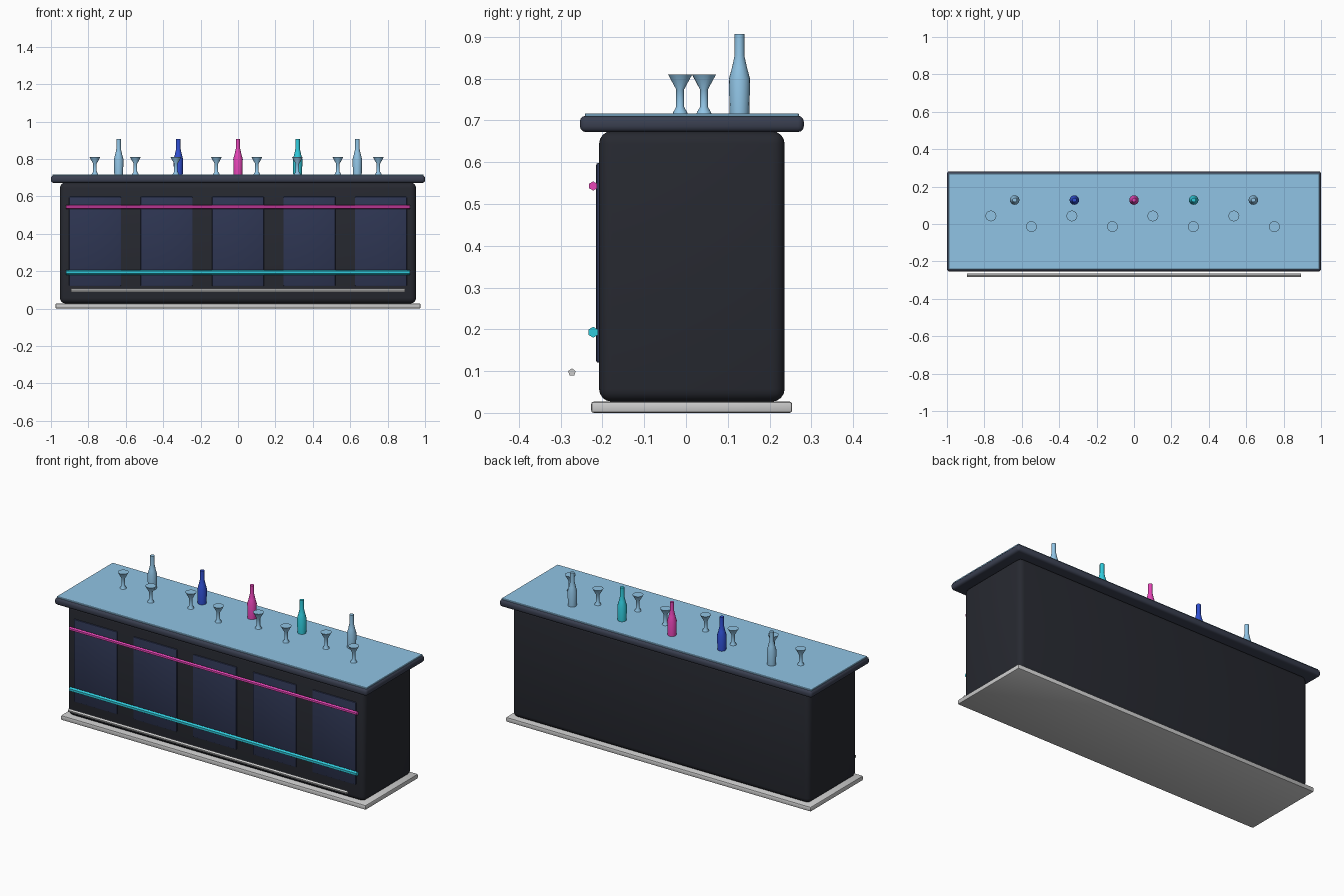
import bpy, bmesh, math
from mathutils import Matrix

if "Cube" in bpy.data.objects:
    bpy.data.objects.remove(bpy.data.objects["Cube"])


def material(name, rgb):
    m = bpy.data.materials.new(name)
    m.diffuse_color = (*rgb, 1)
    m.use_nodes = True
    m.node_tree.nodes["Principled BSDF"].inputs["Base Color"].default_value = m.diffuse_color
    return m


DARK = material("dark_body", (0.02, 0.022, 0.03))
SLAB = material("slate_top", (0.042, 0.05, 0.08))
PANEL = material("navy_panel", (0.027, 0.036, 0.085))
GLASS = material("pale_glass", (0.28, 0.55, 0.78))
PINK = material("pink_glow", (0.8, 0.06, 0.48))
CYAN = material("cyan_glow", (0.03, 0.6, 0.72))
BLUE = material("blue_glass", (0.03, 0.08, 0.65))


def finish(name, bm, mat, angle=30):
    bmesh.ops.recalc_face_normals(bm, faces=bm.faces)
    me = bpy.data.meshes.new(name)
    bm.to_mesh(me)
    bm.free()
    ob = bpy.data.objects.new(name, me)
    bpy.context.collection.objects.link(ob)
    if mat:
        me.materials.append(mat)
    bpy.ops.object.select_all(action='DESELECT')
    ob.select_set(True)
    bpy.context.view_layer.objects.active = ob
    bpy.ops.object.shade_smooth_by_angle(angle=math.radians(angle))
    return ob


def box(name, x, y, z, mat=None, bevel=0.0, segments=3):
    """Box from (min, max) ranges with rounded edges."""
    bm = bmesh.new()
    bmesh.ops.create_cube(bm, size=1)
    for v in bm.verts:
        v.co = [(r[0] + r[1]) / 2 + c * (r[1] - r[0]) for r, c in zip((x, y, z), v.co)]
    if bevel:
        bmesh.ops.bevel(bm, geom=bm.edges[:], offset=bevel, segments=segments,
                        profile=0.5, affect='EDGES')
    return finish(name, bm, mat, 35)


def rail(name, half, y, z, radius, sides, mat=None, turn=0.0):
    """Straight low-sided rod along x."""
    bm = bmesh.new()
    rings = [[bm.verts.new((x, y + radius * math.cos(turn + i * math.tau / sides),
                            z + radius * math.sin(turn + i * math.tau / sides)))
              for i in range(sides)] for x in (-half, half)]
    for i in range(sides):
        j = (i + 1) % sides
        bm.faces.new((rings[0][i], rings[0][j], rings[1][j], rings[1][i]))
    for r in rings:
        bm.faces.new(r)
    return finish(name, bm, mat)


def lathe(name, profile, x, y, z, mat, sides=16):
    """Capped solid of revolution from (radius, height) points."""
    bm = bmesh.new()
    rings = [[bm.verts.new((x + r * math.cos(i * math.tau / sides),
                            y + r * math.sin(i * math.tau / sides), z + h))
              for i in range(sides)] for r, h in profile]
    for a, b in zip(rings, rings[1:]):
        for i in range(sides):
            j = (i + 1) % sides
            bm.faces.new((a[i], a[j], b[j], b[i]))
    bm.faces.new(rings[0])
    bm.faces.new(rings[-1])
    return finish(name, bm, mat)


# Counter carcass: plinth, body, worktop and glass sheet
box("plinth", (-0.976, 0.976), (-0.227, 0.254), (0, 0.027), None, 0.006, 2)
box("counter_body", (-0.952, 0.952), (-0.208, 0.236), (0.027, 0.674), DARK, 0.03, 4)
box("worktop", (-1, 1), (-0.254, 0.282), (0.672, 0.711), SLAB, 0.014, 3)
box("glass_sheet", (-0.992, 0.992), (-0.242, 0.27), (0.708, 0.717), GLASS, 0.002, 1)

# Front panels
for i in range(5):
    cx = (i - 2) * 0.382
    box(f"front_panel_{i + 1}", (cx - 0.139, cx + 0.139), (-0.215, -0.195),
        (0.12, 0.598), PANEL, 0.005, 2)

# Light strips and foot rail
rail("upper_light_strip", 0.92, -0.222, 0.543, 0.011, 6, PINK, math.pi / 6)
rail("lower_light_strip", 0.92, -0.222, 0.193, 0.013, 6, CYAN, math.pi / 6)
rail("foot_rail", 0.892, -0.273, 0.097, 0.0095, 5, None, math.pi / 2)

# Bottles
bottle = [(0.0235, 0), (0.0255, 0.083), (0.018, 0.11), (0.0115, 0.14), (0.0115, 0.191)]
for i, mat in enumerate((GLASS, BLUE, PINK, CYAN, GLASS)):
    lathe(f"bottle_{i + 1}", bottle, (i - 2) * 0.319, 0.128, 0.716, mat)

# Cocktail glasses in two staggered rows
goblet = [(0.018, 0), (0.0165, 0.004), (0.0095, 0.016), (0.0095, 0.058), (0.029, 0.094)]
for i in range(8):
    lathe(f"cocktail_glass_{i + 1}", goblet, -0.765 + i * 0.2165,
          -0.014 if i % 2 else 0.043, 0.716, GLASS)
